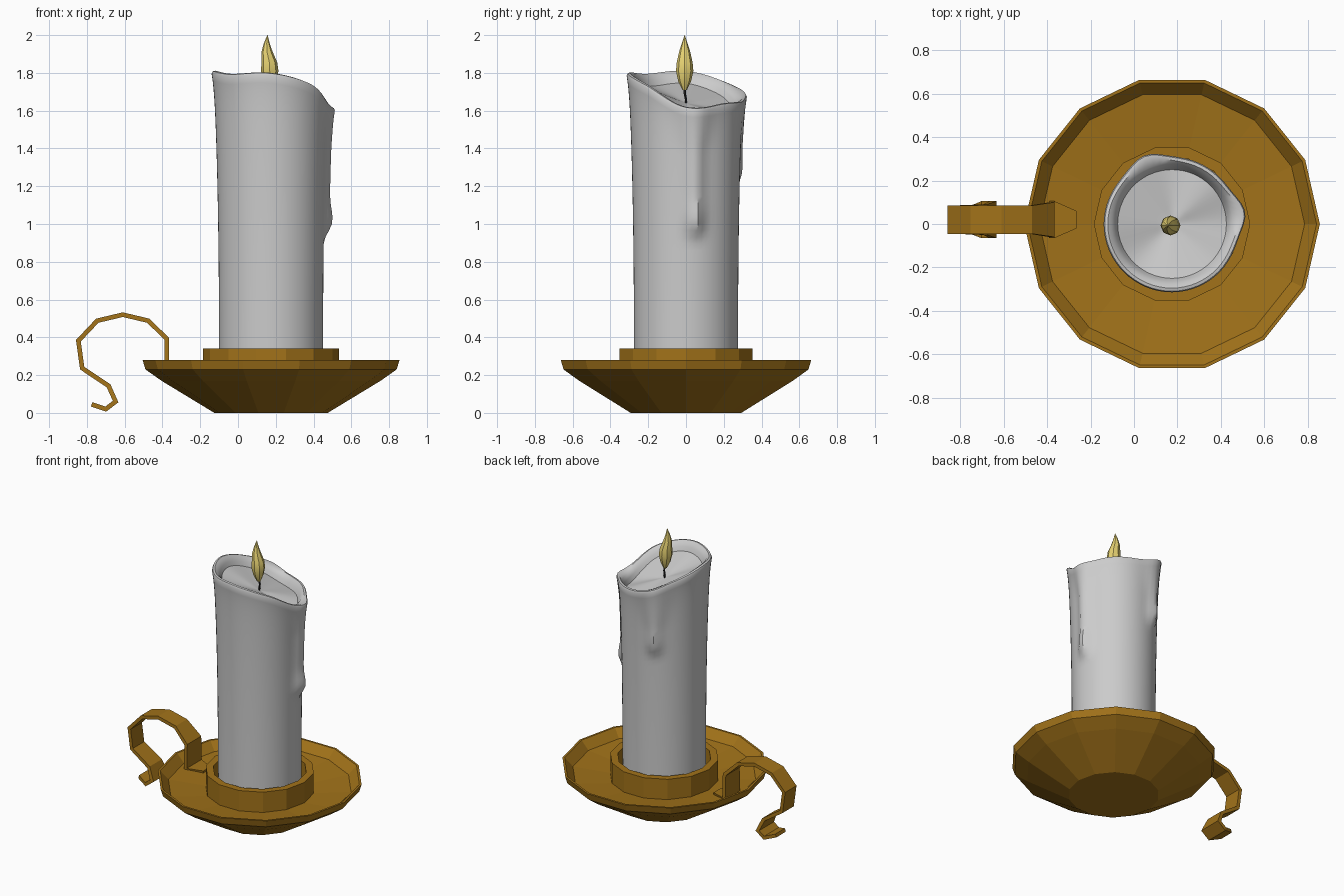
import bpy, bmesh, math
from mathutils import Vector

if "Cube" in bpy.data.objects:
    bpy.data.objects.remove(bpy.data.objects["Cube"])

CX = 0.175  # axis of saucer and candle


def material(name, rgb):
    m = bpy.data.materials.new(name)
    m.diffuse_color = (*rgb, 1)
    m.use_nodes = True
    m.node_tree.nodes["Principled BSDF"].inputs["Base Color"].default_value = m.diffuse_color
    return m


brass = material("brass", (0.36, 0.17, 0.01))
flame_yellow = material("flame_yellow", (0.8, 0.65, 0.17))
wick_black = material("wick_black", (0.02, 0.02, 0.02))


def loft(name, rings, mat=None, closed=False, smooth=None):
    """Bridge equal-sized rings of points; cap the ends or join them up."""
    bm = bmesh.new()
    rows = [[bm.verts.new(p) for p in ring] for ring in rings]
    n = len(rows[0])
    pairs = list(zip(rows, rows[1:]))
    if closed:
        pairs.append((rows[-1], rows[0]))
    for a, b in pairs:
        for i in range(n):
            j = (i + 1) % n
            bm.faces.new((a[i], a[j], b[j], b[i]))
    if not closed:
        bm.faces.new(rows[0][::-1])
        bm.faces.new(rows[-1])
    bmesh.ops.recalc_face_normals(bm, faces=bm.faces)
    me = bpy.data.meshes.new(name)
    bm.to_mesh(me)
    bm.free()
    ob = bpy.data.objects.new(name, me)
    bpy.context.collection.objects.link(ob)
    if mat:
        me.materials.append(mat)
    if smooth:
        bpy.ops.object.select_all(action='DESELECT')
        ob.select_set(True)
        bpy.context.view_layer.objects.active = ob
        bpy.ops.object.shade_smooth_by_angle(angle=math.radians(smooth))
    return ob


def circle(r, z, n, x=CX, y=0.0):
    return [(x + r * math.cos(i * math.tau / n), y + r * math.sin(i * math.tau / n), z)
            for i in range(n)]


# Saucer and the collar holding the candle: 14 flat sides
saucer = [(0.30, 0), (0.58, 0.17), (0.665, 0.23), (0.68, 0.28), (0.665, 0.28),
          (0.61, 0.22), (0.34, 0.19)]
loft("saucer", [circle(r, z, 14) for r, z in saucer], brass)
collar = [(0.36, 0.18), (0.36, 0.34), (0.31, 0.34), (0.31, 0.18)]
loft("collar", [circle(r, z, 14) for r, z in collar], brass, closed=True)

# Handle: bent strap, path points with x, z and half width
path = [(-0.265, 0.205, 0.04), (-0.378, 0.215, 0.085), (-0.378, 0.393, 0.08),
        (-0.475, 0.488, 0.065), (-0.61, 0.52, 0.065), (-0.745, 0.488, 0.065),
        (-0.845, 0.382, 0.065), (-0.825, 0.237, 0.065), (-0.685, 0.143, 0.07),
        (-0.648, 0.06, 0.085), (-0.70, 0.02, 0.085), (-0.775, 0.045, 0.055)]
pts = [Vector((x, z)) for x, z, w in path]
straps = []
for i, (p, (_, _, w)) in enumerate(zip(pts, path)):
    d0 = (p - pts[i - 1]).normalized() if i else (pts[1] - p).normalized()
    d1 = (pts[i + 1] - p).normalized() if i < len(pts) - 1 else d0
    t = (d0 + d1).normalized()
    nrm = Vector((-t.y, t.x)) * 0.012 / max(t.dot(d1), 0.5)
    a, b = p + nrm, p - nrm
    straps.append([(a.x, 0.02 - w, a.y), (a.x, 0.02 + w, a.y),
                   (b.x, 0.02 + w, b.y), (b.x, 0.02 - w, b.y)])
loft("handle", straps, brass)

# Candle: slanted melted rim with two wax drips
RIM = [1.62, 1.64, 1.66, 1.75, 1.81, 1.795, 1.80, 1.74]  # every 45 degrees from +x
SEG = 64


def rim(a):
    u = a / math.tau * 8
    k, f = int(u), u - int(u)
    p0, p1, p2, p3 = (RIM[(k + o) % 8] for o in (-1, 0, 1, 2))
    return p1 + 0.5 * f * (p2 - p0 + f * (2 * p0 - 5 * p1 + 4 * p2 - p3
                                         + f * (3 * (p1 - p2) + p3 - p0)))


def drip(a, z, centre, end, amp, bulge):
    da = math.remainder(a - math.radians(centre), math.tau)
    s = min(max((z - end) / 0.11, 0), 1)
    s = s * s * (3 - 2 * s)
    width = 0.16 + 0.12 * min(max((z - 1.4) / 0.25, 0), 1)
    h = amp + bulge * math.exp(-((z - end - 0.14) / 0.07) ** 2)
    return s * h * math.exp(-(da / width) ** 2)


def radius(a, z):
    lip = 0.012 * math.exp(-(rim(a) - z) / 0.08)
    return (0.275 + 0.03 * (z / 1.8) ** 3 + lip
            + drip(a, z, 9, 0.89, 0.035, 0.018) + drip(a, z, 112, 1.17, 0.03, 0.006))


def candle_ring(fn):
    ring = []
    for i in range(SEG):
        a = i * math.tau / SEG
        r, z = fn(a)
        ring.append((CX + r * math.cos(a), r * math.sin(a), z))
    return ring


def side(v):
    def fn(a):
        z = 0.19 + (rim(a) - 0.015 - 0.19) * v
        return radius(a, z), z
    return candle_ring(fn)


rings = [side(k / 40) for k in range(41)]
rings.append(candle_ring(lambda a: (radius(a, rim(a)) - 0.008, rim(a) - 0.003)))
rings.append(candle_ring(lambda a: (radius(a, rim(a)) - 0.022, rim(a))))
for r, drop in ((0.278, 0.012), (0.262, 0.035), (0.25, 0.065)):
    rings.append(candle_ring(lambda a: (r, rim(a) - drop)))
for f in (0.65, 0.3, 0.04):  # melted pool
    rings.append(candle_ring(lambda a: (0.25 * f, 1.64 + (rim(a) - 0.065 - 1.64) * f)))
loft("candle", rings, smooth=40)

# Wick and flame
wick = [(0.17, 0.0, 1.63), (0.172, 0.0, 1.66), (0.18, -0.006, 1.69), (0.172, -0.008, 1.74)]
loft("wick", [circle(0.007, z, 6, x, y) for x, y, z in wick], wick_black)
flame = [(0.172, 0.012, 1.71), (0.170, 0.034, 1.755), (0.168, 0.046, 1.81),
         (0.166, 0.042, 1.855), (0.154, 0.030, 1.91), (0.152, 0.016, 1.955),
         (0.156, 0.001, 2.0)]
loft("flame", [circle(r, z, 8, x, -0.007) for x, r, z in flame], flame_yellow, smooth=30)
